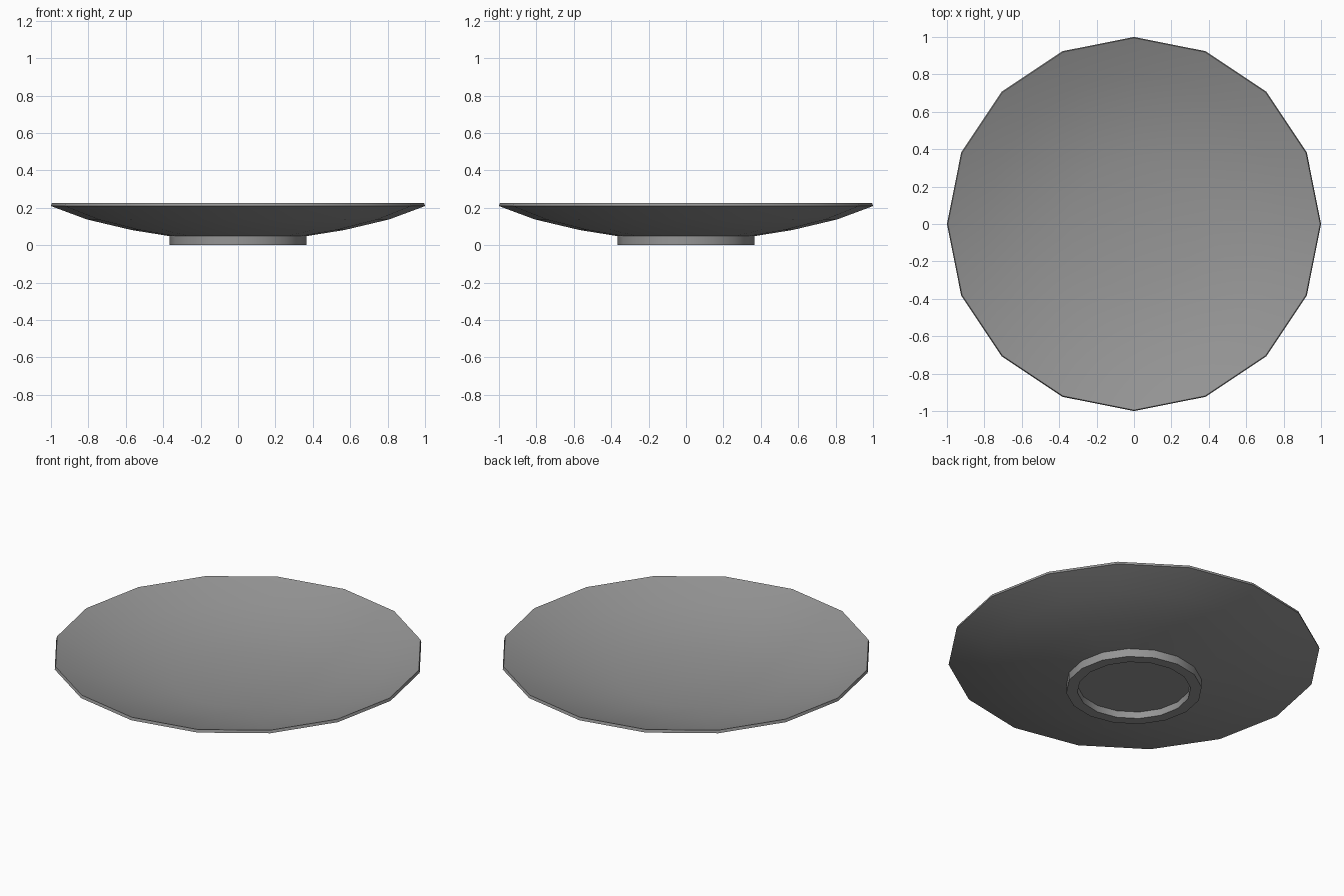
import bpy, bmesh, math

if "Cube" in bpy.data.objects:
    bpy.data.objects.remove(bpy.data.objects["Cube"])

SIDES = 16


def lathe(name, profile):
    """Spin a list of (radius, height) points around z; radius 0 makes a pole."""
    bm = bmesh.new()
    rings = []
    for r, z in profile:
        if r == 0:
            rings.append([bm.verts.new((0, 0, z))] * SIDES)
        else:
            rings.append([bm.verts.new((r * math.cos(2 * math.pi * i / SIDES),
                                        r * math.sin(2 * math.pi * i / SIDES), z))
                          for i in range(SIDES)])
    for a, b in zip(rings, rings[1:]):
        for i in range(SIDES):
            j = (i + 1) % SIDES
            bm.faces.new(dict.fromkeys((a[i], a[j], b[j], b[i])))
    bmesh.ops.recalc_face_normals(bm, faces=bm.faces)
    mesh = bpy.data.meshes.new(name)
    bm.to_mesh(mesh)
    bm.free()
    obj = bpy.data.objects.new(name, mesh)
    bpy.context.collection.objects.link(obj)
    bpy.context.view_layer.objects.active = obj
    obj.select_set(True)
    bpy.ops.object.shade_smooth_by_angle(angle=math.radians(30))
    obj.select_set(False)
    return obj


# Shallow plate with its foot ring: underside, foot, outer wall, rim, hollow top
plate = lathe("plate", [
    (0, 0.04), (0.305, 0.04),                          # recessed underside
    (0.305, 0), (0.365, 0), (0.365, 0.048),            # foot ring
    (0.57, 0.081), (0.81, 0.138), (1.0, 0.209),        # outer wall
    (0.995, 0.225),                                    # rim edge
    (0.8, 0.153), (0.56, 0.098), (0.35, 0.066), (0, 0.055),  # hollow top
])

# Dark grey glaze
glaze = bpy.data.materials.new("dark_grey_glaze")
glaze.diffuse_color = (0.3, 0.3, 0.3, 1)
glaze.use_nodes = True
glaze.node_tree.nodes["Principled BSDF"].inputs["Base Color"].default_value = glaze.diffuse_color
plate.data.materials.append(glaze)
